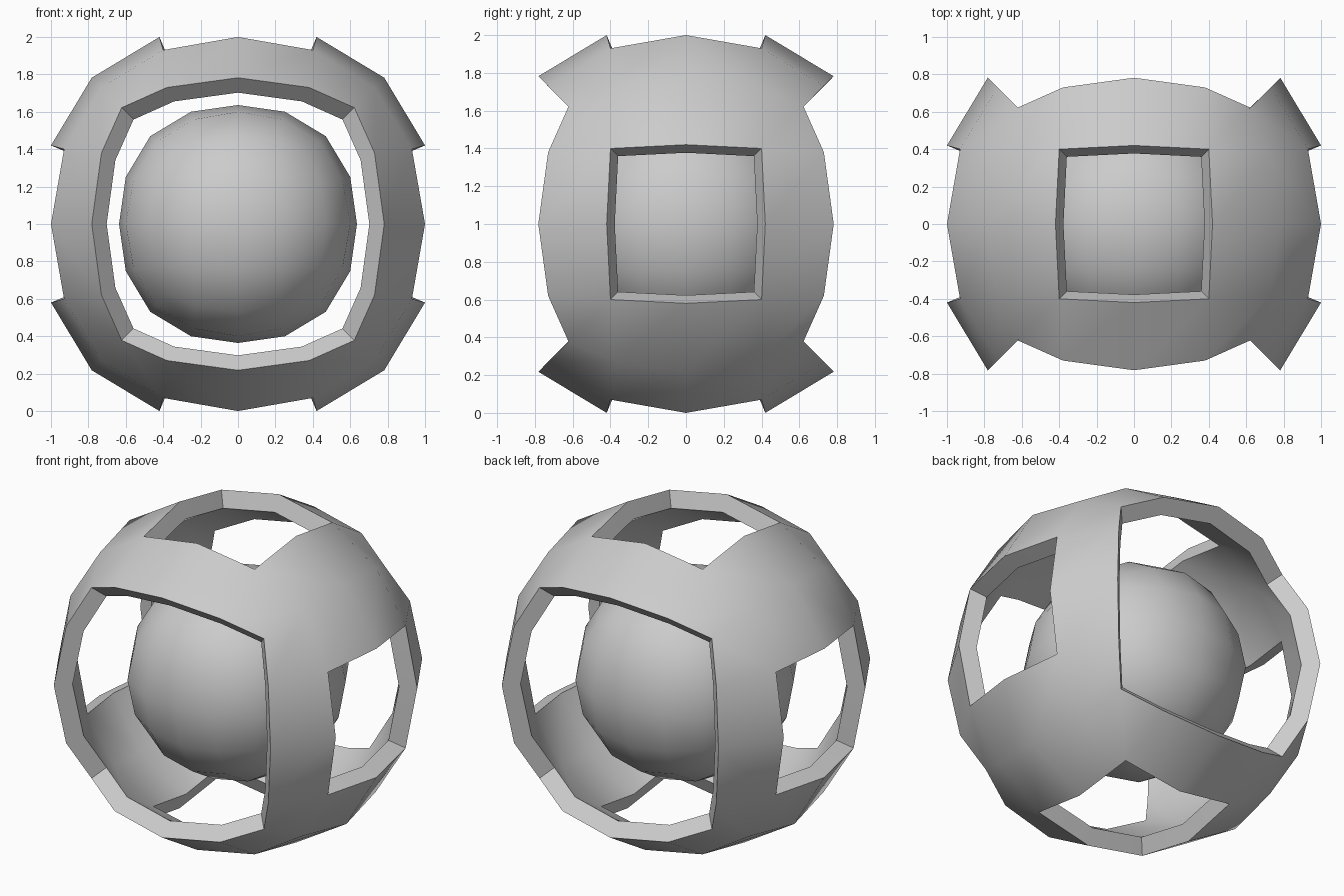
import bpy, bmesh, math
from mathutils import Vector

if "Cube" in bpy.data.objects:
    bpy.data.objects.remove(bpy.data.objects["Cube"])

# Rounded-cube lattice: sorted |index| -> sorted coordinates
ROUND = {
    (2, 0, 0): (1.06, 0, 0),
    (2, 1, 0): (1.0, .42, 0),
    (2, 1, 1): (.93, .40, .40),
    (2, 2, 0): (.782, .782, 0),
    (2, 2, 1): (.73, .73, .38),
    (2, 2, 2): (.622, .622, .622),
}
CENTRE = Vector((0, 0, 1))


def rounded(idx):
    order = sorted(range(3), key=lambda a: -abs(idx[a]))
    vals = ROUND[tuple(abs(idx[a]) for a in order)]
    p = Vector((0, 0, 0))
    for a, v in zip(order, vals):
        p[a] = math.copysign(v, idx[a])
    return p


def lattice_quads(keep):
    """Quads of a 4x4 divided cube, as index triples, filtered by keep(axis, u, v)."""
    quads = []
    for axis in range(3):
        for side in (-2, 2):
            for u in range(-2, 2):
                for v in range(-2, 2):
                    if not keep(axis, u, v):
                        continue
                    q = []
                    for du, dv in ((0, 0), (1, 0), (1, 1), (0, 1)):
                        c = [0, 0, 0]
                        c[axis] = side
                        c[(axis + 1) % 3] = u + du
                        c[(axis + 2) % 3] = v + dv
                        q.append(tuple(c))
                    quads.append(q)
    return quads


def build(name, quads, scale, inner=None):
    bm = bmesh.new()
    verts = {}

    def vert(i, s):
        if (i, s) not in verts:
            verts[i, s] = bm.verts.new(rounded(i) * s + CENTRE)
        return verts[i, s]

    count = {}
    for q in quads:
        bm.faces.new([vert(i, scale) for i in q])
        if inner:
            bm.faces.new([vert(i, inner) for i in reversed(q)])
        for a, b in zip(q, q[1:] + q[:1]):
            count.setdefault(frozenset((a, b)), []).append((a, b))
    # rim walls around every opening
    if inner:
        for uses in count.values():
            if len(uses) == 1:
                a, b = uses[0]
                bm.faces.new([vert(a, scale), vert(b, scale), vert(b, inner), vert(a, inner)])
    bmesh.ops.recalc_face_normals(bm, faces=bm.faces)
    me = bpy.data.meshes.new(name)
    bm.to_mesh(me)
    bm.free()
    ob = bpy.data.objects.new(name, me)
    bpy.context.collection.objects.link(ob)
    bpy.ops.object.select_all(action='DESELECT')
    ob.select_set(True)
    bpy.context.view_layer.objects.active = ob
    bpy.ops.object.shade_smooth_by_angle(angle=math.radians(40))
    return ob


# Outer cage: front and back open, square windows in the other four sides
build("outer_cage",
      lattice_quads(lambda axis, u, v: axis != 1 and not (u in (-1, 0) and v in (-1, 0))),
      1.0, inner=0.898)

# Solid ball floating in the middle
build("inner_ball", lattice_quads(lambda axis, u, v: True), 0.6)
